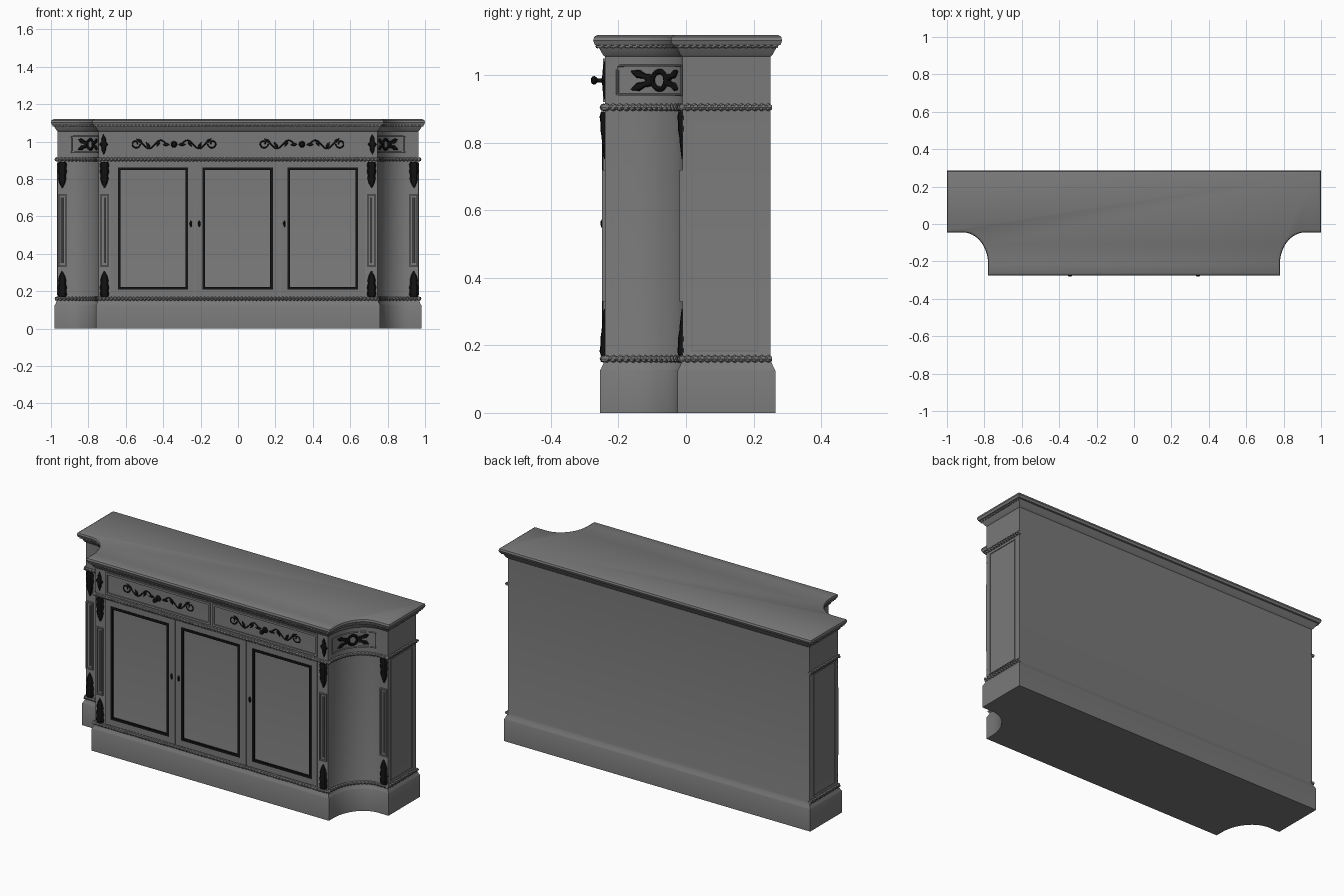
import bpy, bmesh
from math import sin, cos, pi, radians
from mathutils import Vector

if "Cube" in bpy.data.objects:
    bpy.data.objects.remove(bpy.data.objects["Cube"])


def material(name, value):
    m = bpy.data.materials.new(name)
    m.use_nodes = True
    colour = (value, value, value, 1)
    m.diffuse_color = colour
    m.node_tree.nodes["Principled BSDF"].inputs["Base Color"].default_value = colour
    return m


GREY = material("grey wood", 0.19)
DARK = material("dark carving", 0.006)

# Plan of the carcass: side, back, front, and the scooped corner
XS, YB, YF = 0.965, 0.25, -0.24
CX, CY, RX, RY = 0.915, -0.215, 0.17, 0.205
YS = CY + RY
parts = []


def loft(name, rings, mat, loop=False):
    """Skin a row of closed rings; cap the ends unless it loops."""
    bm = bmesh.new()
    rows = [[bm.verts.new(p) for p in ring] for ring in rings]
    n = len(rows[0])
    for a, b in zip(rows, rows[1:] + rows[:1] if loop else rows[1:]):
        for i in range(n):
            j = (i + 1) % n
            bm.faces.new((a[i], a[j], b[j], b[i]))
    if not loop:
        bm.faces.new(rows[0])
        bm.faces.new(rows[-1])
    bmesh.ops.recalc_face_normals(bm, faces=bm.faces)
    mesh = bpy.data.meshes.new(name)
    bm.to_mesh(mesh)
    bm.free()
    mesh.materials.append(mat)
    ob = bpy.data.objects.new(name, mesh)
    bpy.context.collection.objects.link(ob)
    parts.append(ob)


def outline(o):
    """Plan outline grown by o, running from back left round the front to back right."""
    half = [(CX - RX + o, YF - o)]
    for i in range(17):
        t = pi / 2 * i / 16
        half.append((CX - (RX - o) * cos(t), CY + (RY - o) * sin(t)))
    half += [(XS + o, YS - o), (XS + o, YB + o)]
    return [(-x, y) for x, y in reversed(half)] + half


# Surface mappers: (across, up, outward) to model space
def front(x=0, z=0, y=YF):
    return lambda u, v, d: (x + u, y - d, z + v)


def side(s):
    return lambda u, v, d: (s * (XS + d), u, v)


def scoop(s, z=0, mid=radians(42)):
    def place(u, v, d):
        t = mid + u / 0.19
        return (s * (CX - (RX - d) * cos(t)), CY + (RY - d) * sin(t), z + v)
    return place


def turned(place, angle, u0=0, v0=0):
    c, s = cos(angle), sin(angle)
    return lambda u, v, d: place(u0 + u * c - v * s, v0 + u * s + v * c, d)


def resample(pts, step):
    out = []
    for a, b in zip(pts, pts[1:]):
        a, b = Vector(a), Vector(b)
        n = max(1, round((b - a).length / step))
        out += [a.lerp(b, i / n) for i in range(n)]
    return out + [Vector(pts[-1])]


def sweep(name, pts, r, place, mat, step=0.02, twist=0, sides=8):
    """Tube along a flat path, optionally with two twisted strands."""
    pts = resample(pts, step)
    rings = []
    for i, p in enumerate(pts):
        t = (pts[min(i + 1, len(pts) - 1)] - pts[max(i - 1, 0)]).normalized()
        ring = []
        for k in range(sides):
            a = 2 * pi * k / sides
            q = r * (1 + 0.3 * cos(2 * (a - i * twist))) if twist else r
            w = q * cos(a)
            ring.append(place(p.x - t.y * w, p.y + t.x * w, q * sin(a)))
        rings.append(ring)
    loft(name, rings, mat)


def frame(name, u0, u1, v0, v1, w, d, place, mat):
    """Mitred rectangular border of width w and height d."""
    rings = []
    for u, v, a, b in ((u0, v0, 1, 1), (u1, v0, -1, 1), (u1, v1, -1, -1), (u0, v1, 1, -1)):
        iu, iv = u + a * w, v + b * w
        rings.append([place(u, v, -0.002), place(u, v, d), place(iu, iv, d), place(iu, iv, -0.002)])
    loft(name, rings, mat, loop=True)


def leaf(name, rows, place, mat=DARK):
    """Ridged leaf from rows of (position, half width, depth)."""
    loft(name, [[place(-w, v, -0.002), place(-w * 0.6, v, d * 0.8), place(0, v, d),
                 place(w * 0.6, v, d * 0.8), place(w, v, -0.002)] for v, w, d in rows], mat)


def knob(name, place, profile):
    loft(name, [[place(r * cos(k * pi / 6), r * sin(k * pi / 6), d) for k in range(12)]
                for d, r in profile], DARK)


# Carcass with plinth, cornice and top
sections = [(0, .015), (.125, .015), (.132, .011), (.15, .003), (.16, 0), (1.055, 0), (1.06, .006),
            (1.075, .014), (1.088, .022), (1.09, .03), (1.103, .035), (1.114, .032), (1.12, .022)]
loft("cabinet_body", [[(x, y, z) for x, y in outline(o)] for z, o in sections], GREY)

# Rope mouldings
for name, z, o, r in (("lower_rope", .16, .004, .009), ("upper_rope", .905, .004, .009),
                      ("cornice_rope", 1.086, .022, .005)):
    sweep(name, outline(o), r, lambda u, v, d, z=z: (u, v, z + d), GREY, 0.004, 0.63)

# Doors: raised rails around a recessed panel edged with dark bead
for name, a, b in (("right", -.678, -.232), ("middle", -.226, .222), ("left", .228, .678)):
    frame(name + "_door_rails", a, b, .172, .893, .038, .006, front(), GREY)
    frame(name + "_door_bead", a + .036, b - .036, .208, .861, .014, .009, front(), DARK)
lozenge = [(-.018, .002, .006), (-.008, .008, .012), (.006, .009, .014), (.018, .003, .006)]
for x in (-.252, -.207, .248):
    leaf("door_pull", lozenge, front(x, .56))

# Drawers with knob, rosette and scrolling vine
small_leaf = [(0, .002, .003), (.012, .009, .006), (.024, .008, .005), (.038, .001, .002)]
for s in (-1, 1):
    place = front(s * .342, .985)
    frame("drawer_edge", -.335, .335, -.064, .064, .012, .006, place, GREY)
    knob("drawer_knob", place, [(-.002, .018), (.006, .016), (.01, .006), (.022, .006),
                                (.03, .013), (.038, .011), (.042, .004)])
    for m in (-1, 1):
        vine = [(m * (.04 + .15 * i / 24), .022 * sin(2 * pi * i / 20)) for i in range(25)]
        curl = [(m * (.205 + .026 * (1 - i / 24) * cos(pi + i * .4)),
                 .004 + .026 * (1 - i / 24) * sin(pi + i * .4)) for i in range(18)]
        sweep("drawer_vine", vine, .0035, place, DARK, 0.01, sides=6)
        sweep("drawer_curl", curl, .0035, place, DARK, 0.01, sides=6)
        for u, v, a in ((.025, 0, -1.6), (.075, .02, -2.6), (.13, -.02, -.5), (.17, .01, -1)):
            leaf("vine_leaf", small_leaf, turned(place, m * a, m * u, v))

# Pilasters: carved leaves at both ends, framed strip between
acanthus = [(0, .020, .012), (.015, .027, .016), (.035, .023, .013), (.05, .027, .014),
            (.075, .021, .010), (.09, .024, .009), (.115, .017, .006), (.14, .003, .003)]
diamond = [(-.056, .001, .002), (-.03, .013, .007), (-.014, .014, .008), (0, .026, .011),
           (.014, .014, .008), (.03, .013, .007), (.056, .001, .002)]
for s, hand in ((-1, "right"), (1, "left")):
    for spot, x, y in (("inner", .714, YF), ("outer", .940, YS)):
        post = front(s * x, 0, y)
        label = f"{hand}_{spot}_pilaster"
        leaf(label + "_top_leaf", acanthus, turned(post, pi, 0, .892))
        leaf(label + "_foot_leaf", acanthus, turned(post, 0, 0, .168))
        frame(label + "_strip", -.022, .022, .33, .72, .007, .009, post, GREY)
        sweep(label + "_stem", [(0, .35), (0, .70)], .006, post, GREY, 0.1)
    leaf(hand + "_diamond", diamond, front(s * .718, .985))

    # Scooped corner frieze with wreath and spreading leaves
    place = scoop(s, .985)
    box = [(-.128, -.043), (.13, -.043), (.13, .043), (-.128, .043), (-.128, -.043)]
    sweep(hand + "_frieze_frame", box, .004, place, GREY)
    ring = [(.025 * cos(k * pi / 12), .026 * sin(k * pi / 12)) for k in range(25)]
    sweep(hand + "_wreath", ring, .008, place, DARK)
    spray = [(0, .004, .004), (.02, .013, .009), (.035, .009, .007), (.055, .014, .008), (.078, .002, .002)]
    for m in (-1, 1):
        for tilt in (-.36, .36):
            leaf(hand + "_spray", spray, turned(place, m * pi / 2 + tilt, -m * .018, 0))

    # End panel
    frame(hand + "_end_panel_rim", .015, .215, .18, .885, .006, .004, side(s), GREY)

# Smooth rounded parts, keep crisp edges
for ob in parts:
    ob.select_set(True)
bpy.context.view_layer.objects.active = parts[0]
bpy.ops.object.shade_smooth_by_angle(angle=radians(32))
